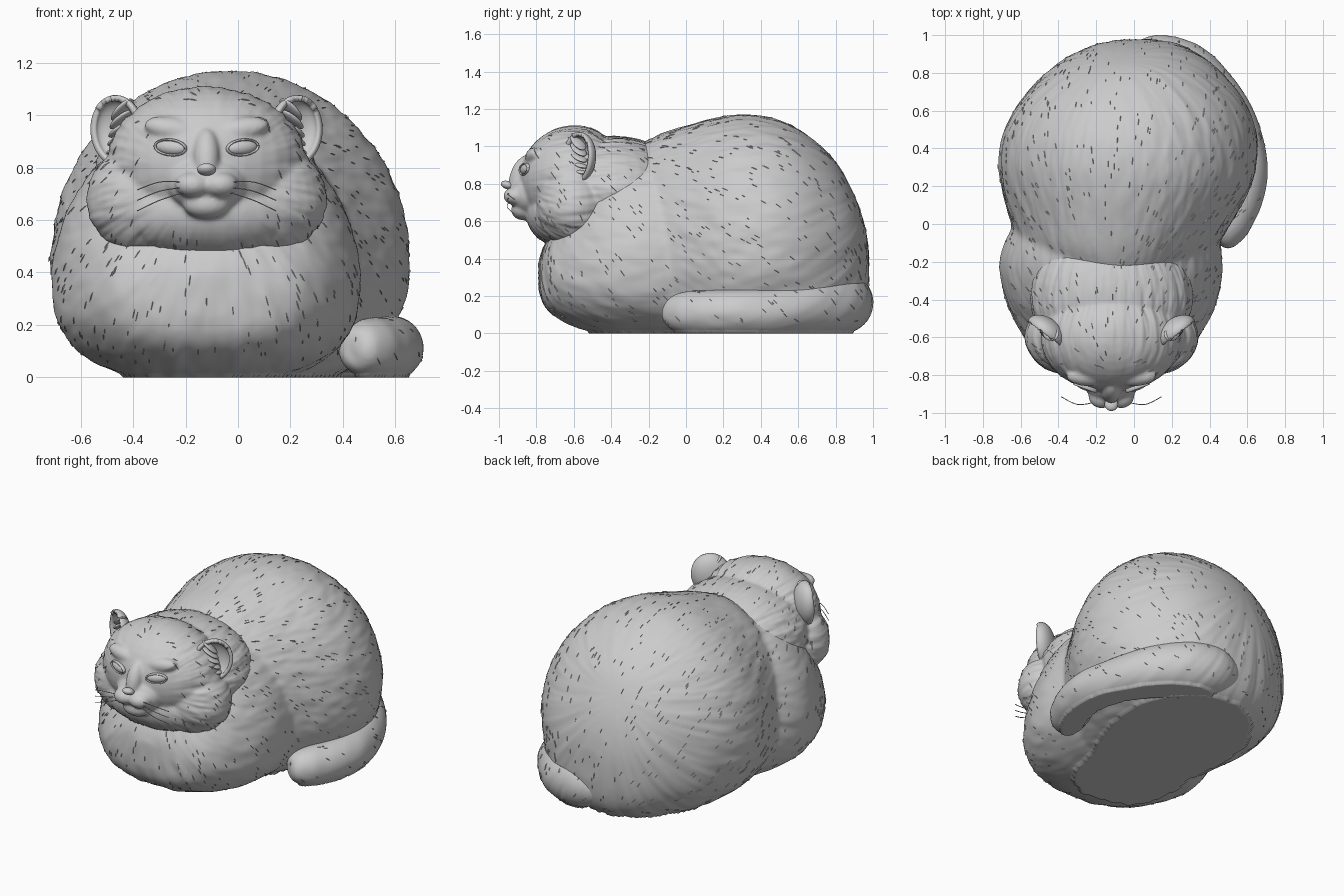
import bpy, bmesh, math, random
from mathutils import Vector, Matrix, noise

random.seed(4)
if "Cube" in bpy.data.objects:
    bpy.data.objects.remove(bpy.data.objects["Cube"])

CX = -0.12                             # centre line of the head and chest
NOSE = Vector((CX, -0.95, 0.8))        # fur flows away from here

grey = bpy.data.materials.new("stone_grey")
grey.use_nodes = True
COLOUR = (0.6, 0.6, 0.6, 1)
grey.diffuse_color = COLOUR
grey.node_tree.nodes["Principled BSDF"].inputs["Base Color"].default_value = COLOUR


def finish(bm, name, smooth=True):
    bmesh.ops.recalc_face_normals(bm, faces=bm.faces)
    me = bpy.data.meshes.new(name)
    bm.to_mesh(me)
    bm.free()
    me.materials.append(grey)
    ob = bpy.data.objects.new(name, me)
    bpy.context.collection.objects.link(ob)
    if smooth:
        me.polygons.foreach_set("use_smooth", [True] * len(me.polygons))
    return ob


def spline(points, steps=6):
    """Catmull-Rom samples through tuples of any length."""
    p = [points[0]] + points + [points[-1]]
    out = []
    for i in range(1, len(p) - 2):
        for k in range(steps):
            t = k / steps
            out.append([0.5 * (2 * b + (c - a) * t + (2 * a - 5 * b + 4 * c - d) * t * t
                               + (3 * b - a - 3 * c + d) * t ** 3)
                        for a, b, c, d in zip(p[i - 1], p[i], p[i + 1], p[i + 2])])
    return out + [list(points[-1])]


def skin(bm, rings):
    loops = [[bm.verts.new(co) for co in ring] for ring in rings]
    n = len(loops[0])
    for a, b in zip(loops, loops[1:]):
        for i in range(n):
            bm.faces.new((a[i], a[(i + 1) % n], b[(i + 1) % n], b[i]))
    bm.faces.new(loops[0])
    bm.faces.new(loops[-1])


def trunk(bm, stations, n=64):
    """Loft of dome sections: y, centre x, half width, top, widest height, bottom."""
    rings = []
    for y, cx, w, top, mid, low in spline(stations):
        ring = []
        for i in range(n):
            a = math.tau * i / n
            c, s = math.cos(a), math.sin(a)
            e = 1 if s > 0 else 2 / 2.4
            x = cx + w * math.copysign(abs(c) ** e, c)
            z = mid + (top - mid) * s if s > 0 else mid - (mid - low) * abs(s) ** e
            ring.append((x, y, max(z, 0)))
        rings.append(ring)
    skin(bm, rings)


def ball(bm, centre, radii, turn=None):
    m = Matrix.Translation(centre) @ (turn or Matrix()) @ Matrix.Diagonal((*radii, 1))
    bmesh.ops.create_uvsphere(bm, u_segments=32, v_segments=20, radius=1, matrix=m)


def fuse(ob, voxel, rounds):
    """Weld overlapping volumes into one soft skin."""
    bpy.context.view_layer.objects.active = ob
    rm = ob.modifiers.new("weld", "REMESH")
    rm.mode, rm.voxel_size, rm.use_smooth_shade = "VOXEL", voxel, True
    sm = ob.modifiers.new("soften", "SMOOTH")
    sm.iterations, sm.factor = rounds, 0.5
    for m in (rm.name, sm.name):
        bpy.ops.object.modifier_apply(modifier=m)


def comb(ob, depth, mask=lambda p: 1):
    """Press long fur grooves that radiate from the face into the surface."""
    moves = []
    for v in ob.data.vertices:
        d = v.co - NOSE
        a = math.atan2(d.x, d.z)
        q = Vector((math.cos(a) * 9, math.sin(a) * 9, d.length * 5))
        h = noise.noise(q) + 0.7 * noise.noise(q * 2.3)
        fade = min(1, math.hypot(d.x, d.z) / 0.5)
        moves.append(v.normal * (depth * h * fade * mask(v.co)))
    for v, m in zip(ob.data.vertices, moves):
        v.co += m
        if v.co.z < 0.012:
            v.co.z = 0


def tufts(ob, count, name, keep=lambda p: True):
    """Small raised slivers of fur lying along the flow."""
    bm = bmesh.new()
    verts = ob.data.vertices
    for _ in range(count):
        v = verts[random.randrange(len(verts))]
        if v.co.z < 0.06 or not keep(v.co):
            continue
        n = v.normal.copy()
        flow = v.co - NOSE + Vector((0, 0, -0.5))
        flow = (flow - n * flow.dot(n)).normalized()
        side = n.cross(flow) * random.uniform(0.002, 0.004)
        run = flow * random.uniform(0.025, 0.06)
        base = v.co - n * 0.004
        root, tip = bm.verts.new(base - run * 0.5), bm.verts.new(v.co + run * 0.5 + n * 0.002)
        l, r = bm.verts.new(base + side), bm.verts.new(base - side)
        ridge = bm.verts.new(v.co + n * 0.004)
        for f in ((root, l, ridge), (root, ridge, r), (l, tip, ridge),
                  (ridge, tip, r), (root, r, l), (l, r, tip)):
            bm.faces.new(f)
    finish(bm, name, smooth=False)


# Body: chest and rump lofts welded together, flat underneath
bm = bmesh.new()
trunk(bm, [(-.785, CX, .10, .40, .31, .23), (-.76, CX, .26, .47, .32, .15),
           (-.70, CX, .38, .58, .33, .09), (-.58, CX, .475, .79, .32, .03),
           (-.40, CX, .56, .96, .33, -.01), (-.20, CX, .59, 1.0, .35, -.03),
           (0, -.1, .53, .98, .37, -.05), (.2, -.08, .36, .9, .38, -.03)])
trunk(bm, [(-.3, -.09, .36, .98, .4, -.03), (-.15, -.09, .51, 1.06, .42, -.05),
           (0, -.07, .58, 1.11, .44, -.06), (.2, -.04, .66, 1.16, .45, -.06),
           (.35, -.03, .683, 1.17, .45, -.06), (.5, -.02, .665, 1.14, .45, -.06),
           (.65, -.01, .595, 1.06, .44, -.05), (.8, 0, .465, .92, .42, -.02),
           (.9, .01, .335, .74, .4, .03), (.955, .02, .20, .58, .38, .12),
           (.978, .02, .08, .45, .36, .25)])
body = finish(bm, "body")
fuse(body, 0.016, 6)
comb(body, 0.006)
tufts(body, 900, "body_fur")

# Tail: tapered sweep round the left side, flat underneath
path = spline([(.455, -.11, .11, .015), (.465, -.092, .11, .075), (.495, -.01, .11, .115),
               (.56, .14, .11, .122), (.585, .28, .112, .124), (.568, .40, .115, .126),
               (.51, .54, .125, .135), (.41, .68, .14, .15), (.27, .80, .155, .163),
               (.1, .85, .165, .153), (-.08, .86, .16, .06)])
rings = []
for i, (x, y, z, r) in enumerate(path):
    a, b = path[max(i - 1, 0)], path[min(i + 1, len(path) - 1)]
    side = Vector((b[1] - a[1], a[0] - b[0], 0)).normalized()
    ring = []
    for k in range(40):
        t = math.tau * k / 40
        p = Vector((x, y, z)) + side * r * math.cos(t) + Vector((0, 0, r * math.sin(t)))
        p.z = max(p.z, 0)
        ring.append(p)
    rings.append(ring)
bm = bmesh.new()
skin(bm, rings)
tail = finish(bm, "tail")
fuse(tail, 0.012, 3)
comb(tail, 0.004)
tufts(tail, 90, "tail_fur")

# Head: skull, ruff, neck, cheeks, brow and muzzle welded together
bm = bmesh.new()
ball(bm, (CX, -.60, .82), (.38, .29, .29))
ball(bm, (CX, -.62, .635), (.39, .235, .185))
ball(bm, (CX, -.38, .76), (.43, .38, .295))
ball(bm, (CX, -.84, .74), (.15, .10, .11))
ball(bm, (CX, -.885, .845), (.05, .055, .11), Matrix.Rotation(-.35, 4, "X"))
ball(bm, (CX, -.87, .66), (.09, .065, .055))
for s in (-1, 1):
    ball(bm, (CX + s * .21, -.60, .68), (.25, .20, .22))
    ball(bm, (CX + s * .052, -.91, .735), (.07, .066, .05))
    ball(bm, (CX + s * .11, -.805, .94), (.13, .055, .05), Matrix.Rotation(-s * .2, 4, "Y"))
head = finish(bm, "head")
fuse(head, 0.009, 9)
face = Vector((CX, -.92, .79))
comb(head, 0.008, lambda p: min(1, max(0, ((p - face).length - .2) * 5)))
tufts(head, 350, "head_fur", lambda p: (p - face).length > .28)

# Nose
bm = bmesh.new()
ball(bm, (CX, -.955, .793), (.036, .036, .022), Matrix.Rotation(-.3, 4, "X"))
finish(bm, "nose")

for s, tag in ((-1, "right"), (1, "left")):
    # Eyes with raised lids, slanted towards the nose
    turn = Matrix.Rotation(s * .35, 4, "Z") @ Matrix.Rotation(-s * .1, 4, "Y")
    spot = Vector((CX + s * .135, -.855, .877))
    bm = bmesh.new()
    ball(bm, spot, (.062, .026, .029), turn)
    finish(bm, tag + "_eye")
    bm = bmesh.new()
    lid = [[spot + turn @ Vector(((.062 + .005 * math.cos(b)) * math.cos(a),
                                  -.008 + .012 * math.sin(b),
                                  (.029 + .005 * math.cos(b)) * math.sin(a)))
            for b in (math.tau * j / 10 for j in range(10))]
           for a in (math.tau * i / 32 for i in range(33))]
    skin(bm, lid)
    finish(bm, tag + "_eyelid")

    # Ears: thick half shells opening forward and outward
    place = Matrix.Translation((CX + s * .34, -.575, .94)) @ Matrix.Rotation(s * .65, 4, "Z") \
        @ Matrix.Rotation(s * .25, 4, "Y")
    bm = bmesh.new()
    bmesh.ops.create_uvsphere(bm, u_segments=32, v_segments=24, radius=1)
    bmesh.ops.delete(bm, geom=[v for v in bm.verts if v.co.y < -.25], context="VERTS")
    bmesh.ops.transform(bm, verts=bm.verts, matrix=place @ Matrix.Diagonal((.12, .075, .138, 1)))
    ear = finish(bm, tag + "_ear")
    shell = ear.modifiers.new("thickness", "SOLIDIFY")
    shell.thickness, shell.offset = 0.022, -1

    # Locks of fur inside each ear
    bm = bmesh.new()
    for k in range(5):
        lock = place @ Matrix.Translation((-s * (.035 - .012 * k), .01, .075 - .036 * k)) \
            @ Matrix.Rotation(s * (.5 - .12 * k), 4, "Y")
        ball(bm, (0, 0, 0), (.06, .04, .014), lock)
    finish(bm, tag + "_ear_fur")

    # Whiskers
    wires = bpy.data.curves.new(tag + "_whiskers", "CURVE")
    wires.dimensions, wires.bevel_depth, wires.bevel_resolution = "3D", 0.0022, 1
    for k in range(3):
        sp = wires.splines.new("POLY")
        pts = spline([(CX + s * .09, -.945, .745 - k * .02), (CX + s * .18, -.955, .745 - k * .035),
                      (CX + s * .265, -.915, .715 - k * .04)])
        sp.points.add(len(pts) - 1)
        for q, co in zip(sp.points, pts):
            q.co = (*co, 1)
    wires.materials.append(grey)
    bpy.context.collection.objects.link(bpy.data.objects.new(tag + "_whiskers", wires))
